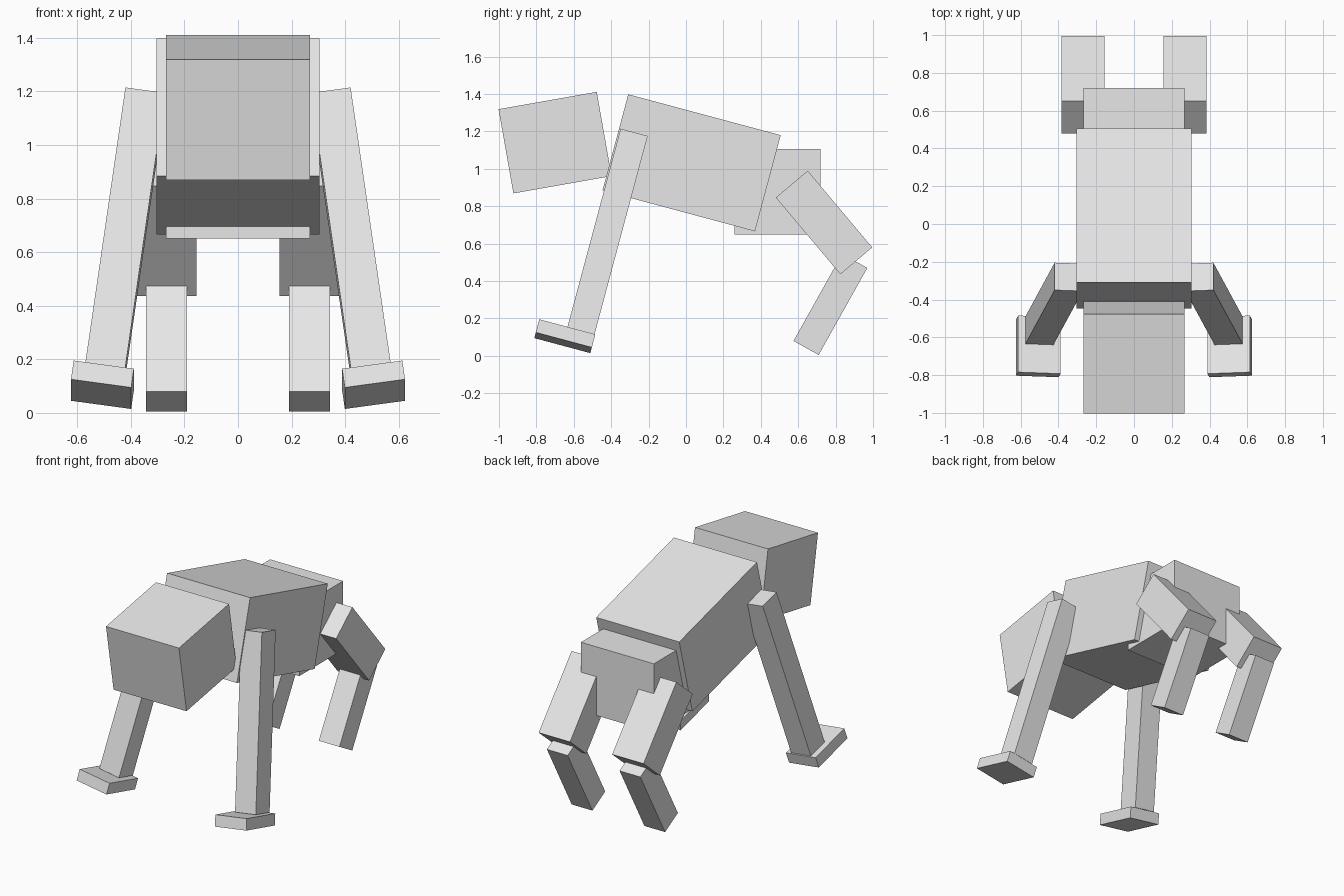
import bpy
from math import radians, atan2, degrees
from mathutils import Matrix, Vector

if "Cube" in bpy.data.objects:
    bpy.data.objects.remove(bpy.data.objects["Cube"])

grey = bpy.data.materials.new("light_grey")
grey.diffuse_color = (0.8, 0.8, 0.8, 1)
grey.use_nodes = True
grey.node_tree.nodes["Principled BSDF"].inputs["Base Color"].default_value = grey.diffuse_color


def box(name, centre, size, pitch=0, tilt=0):
    """Box tilted sideways (about y), then pitched (about x), in degrees."""
    bpy.ops.mesh.primitive_cube_add(size=1)
    ob = bpy.context.object
    ob.name = ob.data.name = name
    ob.data.transform(Matrix.Diagonal((*size, 1)))
    ob.matrix_world = (Matrix.Translation(centre)
                       @ Matrix.Rotation(radians(pitch), 4, 'X')
                       @ Matrix.Rotation(radians(tilt), 4, 'Y'))
    ob.data.materials.append(grey)
    return ob


# Torso, head and pelvis
box("torso", (0, 0.03, 1.032), (0.61, 0.844, 0.532), pitch=-15)
box("head", (0, -0.70, 1.14), (0.536, 0.533, 0.457), pitch=10)
box("pelvis", (0, 0.49, 0.878), (0.536, 0.46, 0.456))

for side, s in (("right", 1), ("left", -1)):
    # Long front arm, hung from the shoulder and splayed outward
    rot = Matrix.Rotation(radians(-15), 3, 'X') @ Matrix.Rotation(radians(-8 * s), 3, 'Y')
    length = 1.11
    shoulder = Vector((0.346 * s, -0.28, 1.185))
    box(side + "_arm", shoulder - rot @ Vector((0, 0, length / 2)),
        (0.15, 0.15, length), pitch=-15, tilt=-8 * s)
    # Flat hand at the end of the arm
    box(side + "_hand", (0.506 * s, -0.648, 0.105), (0.227, 0.31, 0.073),
        pitch=-15, tilt=-8 * s)
    # Bent hind leg
    box(side + "_thigh", (0.27 * s, 0.738, 0.713), (0.23, 0.536, 0.223),
        pitch=degrees(atan2(-0.41, 0.345)))
    box(side + "_shin", (0.267 * s, 0.772, 0.275), (0.152, 0.533, 0.154),
        pitch=degrees(atan2(0.465, 0.26)))
